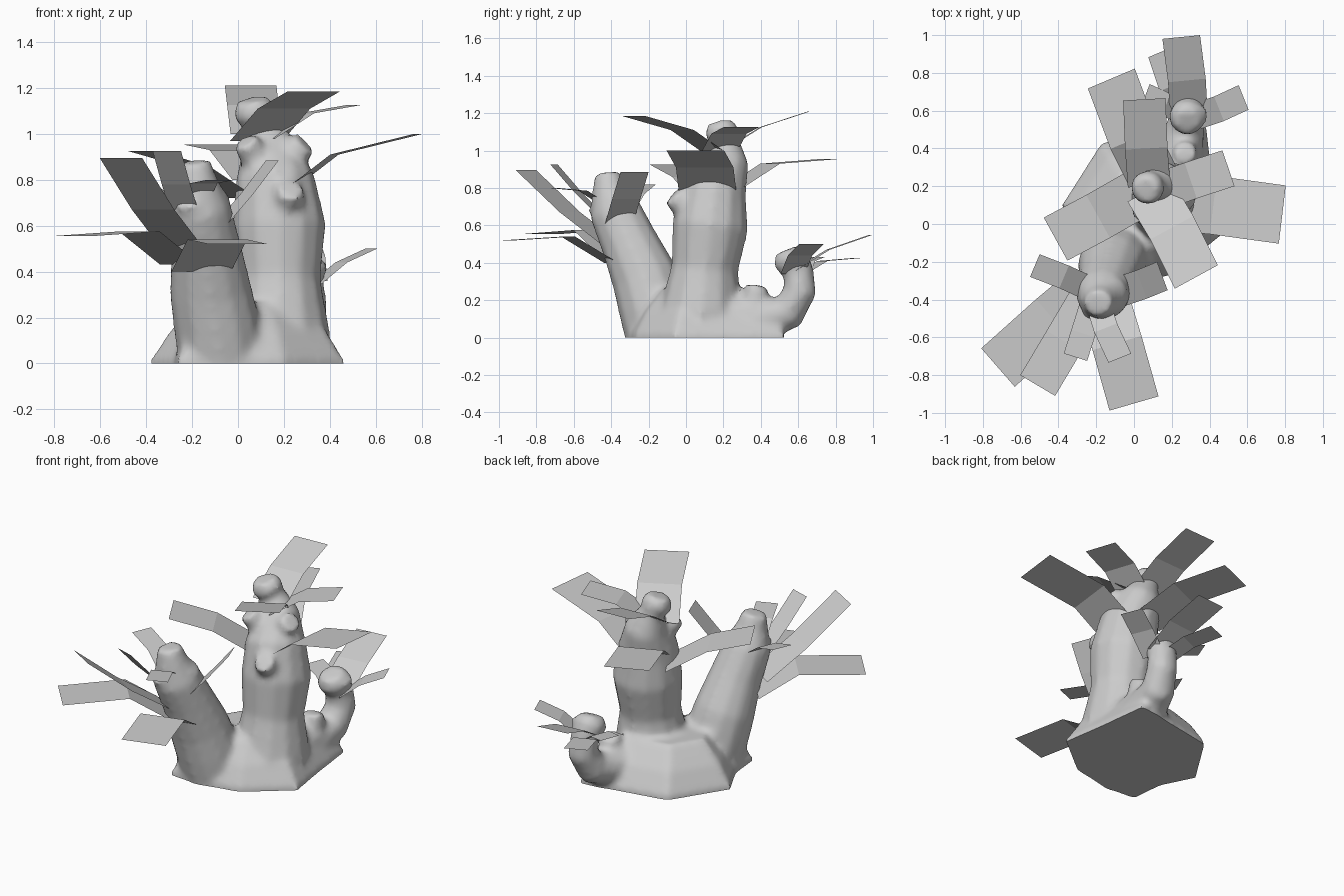
import bpy, bmesh, math
from mathutils import Vector

if "Cube" in bpy.data.objects:
    bpy.data.objects.remove(bpy.data.objects["Cube"])


def finish(bm, name):
    me = bpy.data.meshes.new(name)
    bm.to_mesh(me)
    bm.free()
    ob = bpy.data.objects.new(name, me)
    bpy.context.collection.objects.link(ob)
    return ob


def tube(bm, path, sides=12):
    """Closed tube through (x, y, z, radius) stations."""
    pts = [Vector(p[:3]) for p in path]
    rings = []
    for i, p in enumerate(pts):
        d = (pts[min(i + 1, len(pts) - 1)] - pts[max(i - 1, 0)]).normalized()
        u = d.cross(Vector((1, 0, 0))).normalized()
        w = d.cross(u)
        r = path[i][3]
        rings.append([bm.verts.new(p + (u * math.cos(a) + w * math.sin(a)) * r)
                      for a in (2 * math.pi * k / sides for k in range(sides))])
    skin(bm, rings)


def skin(bm, rings):
    n = len(rings[0])
    for a, b in zip(rings, rings[1:]):
        for k in range(n):
            bm.faces.new((a[k], a[(k + 1) % n], b[(k + 1) % n], b[k]))
    bm.faces.new(rings[0][::-1])
    bm.faces.new(rings[-1])


bm = bmesh.new()
# swollen foot
foot = [(-.38, .1), (-.17, .43), (.1, .48), (.38, .53), (.42, .2), (.46, -.06),
        (.2, -.27), (-.05, -.32), (-.26, -.31), (-.28, -.1)]
levels = [(-.06, 1), (.02, 1), (.14, .82), (.26, .55)]
skin(bm, [[bm.verts.new((.05 + (x - .05) * s, .06 + (y - .06) * s, z)) for x, y in foot]
          for z, s in levels])
# front, middle and back stems
tube(bm, [(-.06, -.12, -.06, .19), (-.09, -.17, .15, .19), (-.12, -.22, .32, .18), (-.14, -.3, .5, .155),
          (-.17, -.38, .68, .14), (-.18, -.41, .79, .095), (-.19, -.42, .88, .07)])
tube(bm, [(.18, .08, -.06, .22), (.18, .08, .15, .22), (.18, .1, .37, .18), (.18, .13, .6, .205),
          (.16, .15, .8, .175), (.13, .22, .95, .12), (.09, .21, 1.05, .075), (.07, .19, 1.1, .095),
          (.06, .18, 1.15, .07)])
tube(bm, [(.2, .2, .1, .15), (.25, .42, .1, .12), (.28, .55, .14, .1), (.3, .61, .25, .09),
          (.29, .6, .35, .085), (.28, .56, .42, .1), (.28, .54, .47, .07)])
# stubby knobs: start, end, radius
for a, b, r in [((.2, .08, .62), (.23, -.07, .76), .065), ((.17, .16, .85), (.29, .12, .96), .065),
                ((.1, .12, .85), (.03, .06, .97), .06), ((.27, .36, .12), (.27, .38, .28), .065),
                ((-.17, -.36, .62), (-.08, -.35, .76), .06), ((-.17, -.36, .6), (-.22, -.48, .72), .065),
                ((.29, .6, .33), (.35, .57, .45), .055)]:
    tube(bm, [(*a, r * 1.2), (*b, r)], 8)
bmesh.ops.recalc_face_normals(bm, faces=bm.faces)
trunk = finish(bm, "trunk")

# fuse the stems into one smooth body
bpy.context.view_layer.objects.active = trunk
trunk.select_set(True)
m = trunk.modifiers.new("fuse", 'REMESH')
m.mode = 'VOXEL'
m.voxel_size = .02
m = trunk.modifiers.new("soften", 'SMOOTH')
m.iterations = 6
for m in list(trunk.modifiers):
    bpy.ops.object.modifier_apply(modifier=m.name)

# cut flat at the ground and close
bm = bmesh.new()
bm.from_mesh(trunk.data)
bmesh.ops.bisect_plane(bm, geom=bm.verts[:] + bm.edges[:] + bm.faces[:],
                       plane_co=(0, 0, 0), plane_no=(0, 0, 1), clear_inner=True)
bmesh.ops.holes_fill(bm, edges=[e for e in bm.edges if e.is_boundary], sides=0)
bm.to_mesh(trunk.data)
bm.free()
bpy.ops.object.shade_smooth_by_angle(angle=math.radians(45))


def leaf(name, root, mid, tip, width):
    """Bent strip leaf, level across its width."""
    root, mid, tip = Vector(root), Vector(mid), Vector(tip)
    d = tip - root
    side = Vector((-d.y, d.x, 0)).normalized() * width / 2
    bm = bmesh.new()
    rows = [(bm.verts.new(p - side), bm.verts.new(p + side)) for p in (root, mid, tip)]
    for a, b in zip(rows, rows[1:]):
        bm.faces.new((a[0], b[0], b[1], a[1]))
    finish(bm, name)


front_leaves = [
    ((-.25, -.35, .43), (-.43, -.5, .575), (-.72, -.76, .555), .27),
    ((-.24, -.4, .5), (-.37, -.62, .67), (-.51, -.855, .895), .215),
    ((-.22, -.42, .62), (-.27, -.58, .78), (-.31, -.705, .925), .13),
    ((-.19, -.42, .7), (-.15, -.55, .785), (-.075, -.71, .8), .13),
    ((-.16, -.4, .4), (-.09, -.63, .54), (0, -.95, .52), .27),
    ((-.24, -.34, .67), (-.37, -.28, .77), (-.525, -.22, .82), .13),
    ((-.08, -.36, .6), (.04, -.32, .74), (.15, -.275, .885), .16)]
middle_leaves = [
    ((.02, .16, .72), (-.19, .04, .86), (-.415, -.08, .925), .26),
    ((.1, .25, .8), (0, .45, .93), (-.12, .77, .955), .27),
    ((.08, .2, 1.0), (.065, .4, 1.125), (.055, .66, 1.21), .225),
    ((.13, .17, .98), (.3, .23, 1.09), (.5, .295, 1.125), .2),
    ((.08, .18, .97), (.2, -.02, 1.11), (.33, -.28, 1.185), .26),
    ((.2, .12, .74), (.42, .1, .91), (.785, .05, 1.0), .31)]
back_leaves = [
    ((.29, .58, .36), (.28, .76, .47), (.25, .99, .55), .2),
    ((.27, .6, .33), (.2, .73, .41), (.14, .91, .425), .14),
    ((.33, .57, .34), (.45, .61, .44), (.58, .67, .5), .14),
    ((.27, .6, .33), (.17, .63, .41), (.06, .68, .43), .13)]
for label, group in [("front", front_leaves), ("middle", middle_leaves), ("back", back_leaves)]:
    for i, spec in enumerate(group):
        leaf(f"{label}_leaf_{i + 1}", *spec)
